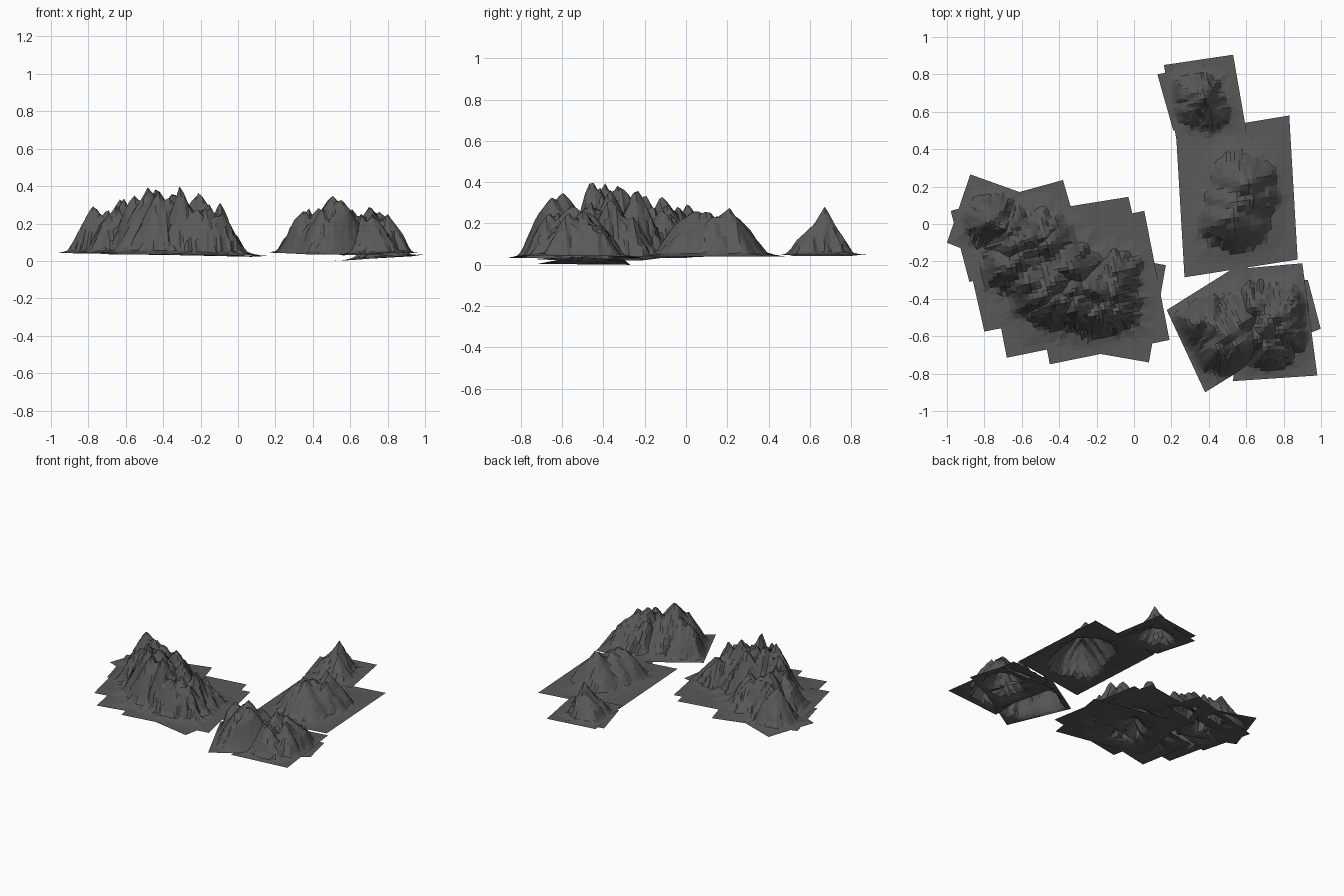
import bpy, bmesh, math
from mathutils import Vector, noise

rock = bpy.data.materials.new("dark_rock")
rock.diffuse_color = (0.1, 0.1, 0.1, 1)


def falloff(t):
    # steep rocky flank above a thin flared foot
    return max(1 - 1.12 * t ** 1.1, 0.17 * (1 - t / 1.35), 0.0)


def tile(name, corners, base, peaks, seed, n=30, rough=1.0, keep=0.5, size=0.88):
    """Sheet of ground on four corners (back left, back right, front right,
    front left) raised into peaks given as (x, y, top height, radius)."""
    bm = bmesh.new()
    a, b, c, d = [Vector((x, y, z)) for (x, y), z in zip(corners, base)]
    off = Vector((seed * 3.7, seed * 1.9, seed))
    rows = []
    for j in range(n + 1):
        v = j / n
        row = []
        for i in range(n + 1):
            u = i / n
            p = a.lerp(b, u).lerp(d.lerp(c, u), v)
            # warp the position so that ridges and gullies form
            wx = noise.noise(p * 8 + off) * 0.03 * rough
            wy = noise.noise(p * 8 - off) * 0.03 * rough
            top = 0.0
            for px, py, pz, r in peaks:
                dx, dy = p.x + wx - px, p.y + wy - py
                ang = math.atan2(dy, dx)
                gully = abs(noise.noise(Vector((math.cos(ang) * 2.2,
                                                math.sin(ang) * 2.2, seed + px * 9))))
                t = math.hypot(dx, dy) / (r * size) * (0.9 + 0.5 * gully * rough)
                top = max(top, (pz - p.z) * falloff(t))
            top += noise.noise(p * 16 + off) * 0.06 * rough * top
            edge = min(u, 1 - u, v, 1 - v)
            p.z += top * min(1.0, edge / 0.15)
            row.append(bm.verts.new(p))
        rows.append(row)
    for j in range(n):
        for i in range(n):
            bm.faces.new((rows[j][i], rows[j + 1][i],
                          rows[j + 1][i + 1], rows[j][i + 1]))
    me = bpy.data.meshes.new(name)
    bm.to_mesh(me)
    bm.free()
    me.materials.append(rock)
    ob = bpy.data.objects.new(name, me)
    bpy.context.collection.objects.link(ob)
    # irregular low-poly facets
    m = ob.modifiers.new("facets", 'DECIMATE')
    m.ratio = keep
    return ob


# back right: small peak on two overlapping sheets
tile("back_peak", [(.16, .85), (.53, .905), (.60, .50), (.23, .43)], [.048] * 4,
     [(.37, .67, .285, .16), (.33, .70, .22, .14), (.41, .62, .20, .15), (.32, .62, .17, .13)],
     1, 24)
tile("back_peak_foot", [(.125, .80), (.48, .87), (.56, .47), (.21, .50)], [.043] * 4,
     [(.36, .66, .22, .15)], 2, 20)

# right: large smooth-sided mountain
tile("right_mountain", [(.225, .48), (.83, .58), (.875, -.19), (.27, -.285)], [.04] * 4,
     [(.55, .03, .275, .22), (.56, .10, .27, .22), (.60, .20, .285, .22),
      (.50, .01, .25, .2), (.63, .15, .25, .18), (.57, .24, .25, .2)],
     3, 28, 0.9)

# front right: tall mountain, jagged mountain and a low sheet below
tile("front_mountain", [(.175, -.46), (.59, -.20), (.80, -.64), (.38, -.90)],
     [.045, .04, .03, .035],
     [(.51, -.59, .35, .26), (.55, -.64, .33, .24), (.43, -.56, .29, .22),
      (.35, -.54, .275, .18), (.46, -.66, .28, .2), (.58, -.52, .28, .2)], 4, 28, 0.8)
tile("front_crags", [(.56, -.24), (.90, -.21), (.98, -.81), (.53, -.84)],
     [.03, .04, .045, .035],
     [(.72, -.54, .29, .23), (.77, -.50, .275, .22), (.66, -.45, .25, .2),
      (.81, -.57, .255, .18), (.73, -.64, .25, .19), (.66, -.61, .26, .18)],
     5, 28, 1.2)
tile("front_low_sheet", [(.50, -.27), (.93, -.30), (.998, -.56), (.60, -.72)],
     [0, .025, .035, .004],
     [(.76, -.47, .20, .17), (.82, -.46, .18, .14)], 6, 20)

# left: massif of overlapping mountains
tile("massif_front", [(-.585, -.06), (.055, .07), (.19, -.62), (-.45, -.75)],
     [.04, .035, .025, .04],
     [(-.30, -.44, .41, .19), (-.22, -.36, .35, .23), (-.11, -.36, .315, .2),
      (-.17, -.45, .32, .21), (-.09, -.46, .28, .17), (-.34, -.36, .37, .22),
      (-.08, -.27, .24, .18), (-.22, -.49, .29, .18)], 7, 34, 1.3)
tile("massif_back", [(-.93, .0), (-.03, .145), (.10, -.40), (-.80, -.575)],
     [.045, .04, .03, .045],
     [(-.47, -.38, .40, .23), (-.43, -.32, .395, .23), (-.33, -.24, .38, .2),
      (-.60, -.21, .335, .23), (-.46, -.10, .28, .2), (-.54, -.31, .36, .22),
      (-.66, -.24, .30, .2)], 8, 34, 1.2)
tile("massif_right_sheet", [(-.52, -.10), (.17, -.22), (.08, -.74), (-.61, -.62)],
     [.035, .02, .025, .035],
     [(-.20, -.42, .28, .2), (-.28, -.44, .30, .19)], 9, 24)
tile("massif_front_sheet", [(-.76, -.30), (-.10, -.18), (-.02, -.58), (-.68, -.715)],
     [.04, .035, .035, .035],
     [(-.42, -.42, .37, .21), (-.36, -.42, .34, .2)], 10, 24)
tile("left_peak", [(-.875, .265), (-.47, .12), (-.60, -.26), (-1.0, -.10)], [.042] * 4,
     [(-.76, .02, .295, .18), (-.70, -.02, .275, .17), (-.79, .05, .23, .15),
      (-.72, .07, .22, .15)], 11, 24)
tile("left_shoulder", [(-.98, .07), (-.38, .235), (-.27, -.14), (-.88, -.31)], [.04] * 4,
     [(-.62, -.10, .34, .21), (-.66, -.04, .29, .18), (-.48, -.06, .25, .18),
      (-.56, -.08, .29, .2)], 12, 26)
